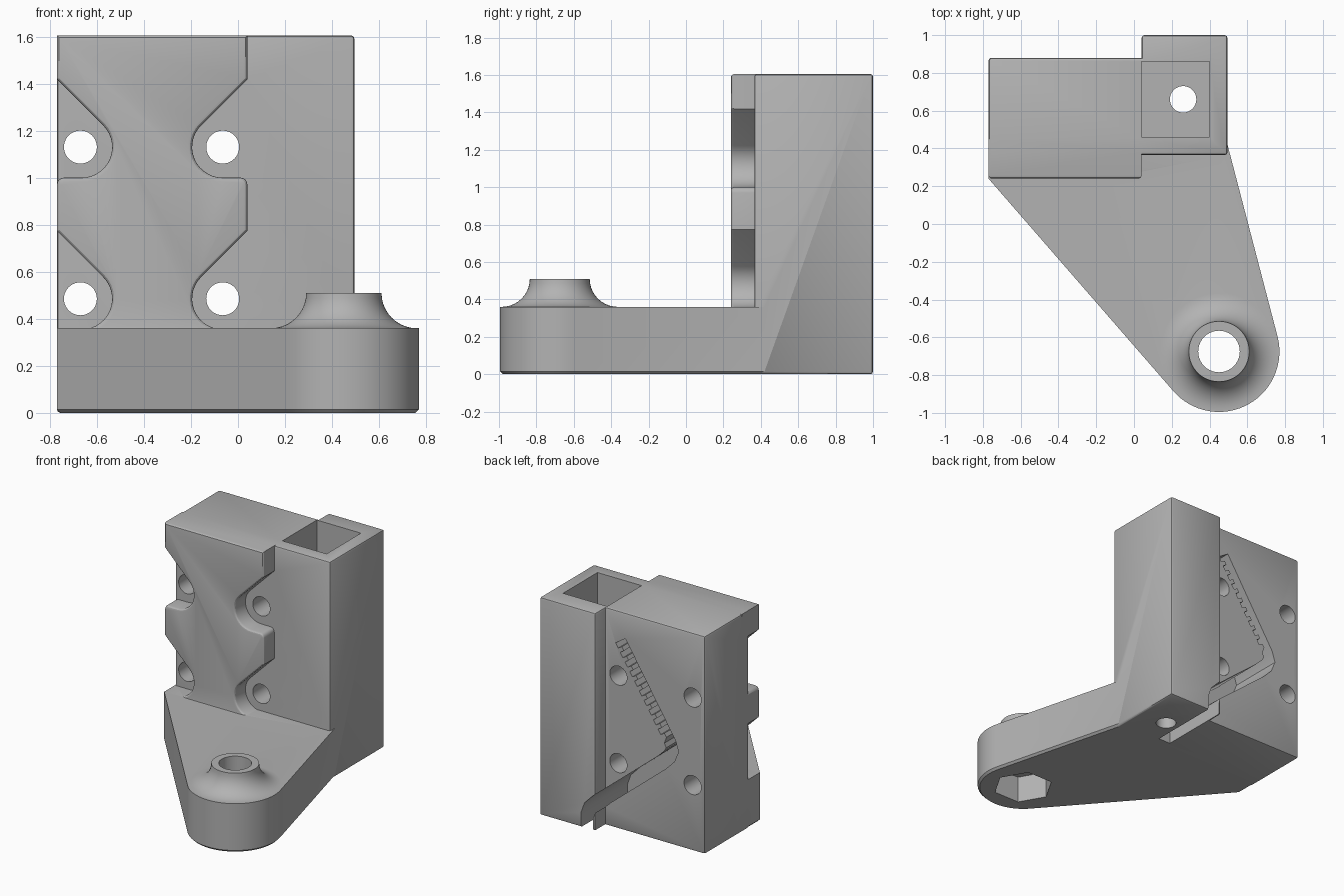
import bpy, bmesh, math
from mathutils import Vector
from mathutils.geometry import convex_hull_2d

cube = bpy.data.objects.get("Cube")
if cube:
    bpy.data.objects.remove(cube, do_unlink=True)

grey = bpy.data.materials.new("Plain grey plastic")
grey.use_nodes = True
COLOUR = (0.45, 0.45, 0.45, 1)
grey.diffuse_color = COLOUR
grey.node_tree.nodes["Principled BSDF"].inputs["Base Color"].default_value = COLOUR


def finish(name, bm):
    bmesh.ops.recalc_face_normals(bm, faces=bm.faces)
    mesh = bpy.data.meshes.new(name)
    bm.to_mesh(mesh)
    bm.free()
    mesh.materials.append(grey)
    obj = bpy.data.objects.new(name, mesh)
    bpy.context.collection.objects.link(obj)
    return obj


def prism(name, outline, axis, lo, hi, bevel=0, rule=None, segments=1):
    """Extrude a 2D outline along z (x,y outline) or y (x,z outline)."""
    place = (lambda p, d: (p[0], p[1], d)) if axis == "z" else (lambda p, d: (p[0], d, p[1]))
    bm = bmesh.new()
    face = bm.faces.new([bm.verts.new(place(p, lo)) for p in outline])
    ext = bmesh.ops.extrude_face_region(bm, geom=[face])
    shift = (0, 0, hi - lo) if axis == "z" else (0, hi - lo, 0)
    bmesh.ops.translate(bm, vec=shift, verts=[v for v in ext["geom"] if isinstance(v, bmesh.types.BMVert)])
    bmesh.ops.recalc_face_normals(bm, faces=bm.faces)
    if bevel:
        edges = [e for e in bm.edges if rule(*[v.co for v in e.verts])]
        bmesh.ops.bevel(bm, geom=edges, offset=bevel, segments=segments, profile=0.5, affect="EDGES")
    return finish(name, bm)


def rect(x0, x1, y0, y1):
    return [(x0, y0), (x1, y0), (x1, y1), (x0, y1)]


def arc(cx, cy, r, a0, a1, n):
    angles = [math.radians(a0 + (a1 - a0) * i / n) for i in range(n + 1)]
    return [(cx + r * math.cos(a), cy + r * math.sin(a)) for a in angles]


def disc(cx, cy, r, n=40):
    return arc(cx, cy, r, 0, 360 - 360 / n, n - 1)


def combine(target, tool, operation):
    mod = target.modifiers.new(operation.lower(), "BOOLEAN")
    mod.operation, mod.solver, mod.object = operation, "EXACT", tool
    bpy.context.view_layer.objects.active = target
    with bpy.context.temp_override(object=target, active_object=target):
        bpy.ops.object.modifier_apply(modifier=mod.name)
    bpy.data.objects.remove(tool, do_unlink=True)


LEFT, STEP, RIGHT = -0.77, 0.04, 0.495
TOP, BASE_TOP = 1.605, 0.36
PIVOT = (0.45, -0.675)
MID = (LEFT + STEP) / 2

# Upright block with the square tower behind it
footprint = [(LEFT, 0.365), (RIGHT, 0.365), (RIGHT, 1), (STEP, 1), (STEP, 0.88), (LEFT, 0.88)]
bracket = prism("bracket", footprint, "z", 0, TOP, 0.015,
                lambda a, b: not (a.x == b.x and a.y == b.y and abs(a.x - STEP) < 1e-4 and a.y < 0.9), 2)

# Base arm tapering to the round pivot end
points = disc(*PIVOT, 0.32, 72) + [(LEFT, 0.24), (LEFT, 0.5), (RIGHT, 0.42)]
hull = [points[i] for i in convex_hull_2d([Vector(p) for p in points])]
arm = prism("arm", hull, "z", 0, BASE_TOP, 0.015, lambda a, b: max(a.z, b.z) < 0.01)

# Raised front plate, waisted around the bolt holes
side = [(STEP, TOP)]
for z in (1.13, 0.485):
    side += [(STEP, z + 0.289)] + arc(-0.065, z, 0.13, 135, 270, 14)
    if z > 1:
        side += arc(STEP - 0.03, z - 0.16, 0.03, 90, 0, 4)
side.append((side[-1][0], 0.3))
other = [(2 * MID - x, z) for x, z in reversed(side)]
plate = prism("front_plate", side + other, "y", 0.24, 0.45, 0.018,
              lambda a, b: max(a.y, b.y) < 0.25 and max(a.z, b.z) > 0.31, 3)

# Flared collar on the pivot
bm = bmesh.new()
curve = [(0, 0.3), (0.31, 0.3)] + arc(0.31, 0.51, 0.15, 270, 180, 10) + [(0, 0.51)]
verts = [bm.verts.new((r, 0, z)) for r, z in curve]
edges = [bm.edges.new(pair) for pair in zip(verts, verts[1:])]
bmesh.ops.spin(bm, geom=verts + edges, axis=(0, 0, 1), cent=(0, 0, 0), steps=64, angle=math.tau)
bmesh.ops.remove_doubles(bm, verts=bm.verts, dist=1e-4)
bmesh.ops.translate(bm, vec=(*PIVOT, 0), verts=bm.verts)
collar = finish("collar", bm)

for part in (arm, plate, collar):
    combine(bracket, part, "UNION")

# Toothed belt channel in the back, leaving through the underside
path = [(-0.08, 1.39), (-0.485, 0.755), (-0.505, 0.7), (-0.48, 0.645), (-0.42, 0.585),
        (0.03, 0.215), (0.085, 0.16), (0.107, 0.1), (0.107, -0.05)]
path = [Vector(p) for p in path]
outer, inner = [], []
for i, p in enumerate(path):
    d0 = (p - path[max(i - 1, 0)]).normalized()
    d1 = (path[min(i + 1, len(path) - 1)] - p).normalized()
    d = (d0 + d1).normalized()
    n = Vector((d.y, -d.x)) * 0.05
    outer.append(p + n)
    inner.append(p - n)
run = path[1] - path[0]
across = Vector((-run.y, run.x)).normalized()
teeth = []
for i in range(10):
    for t, w in ((0.0, 0.045), (0.55, 0.045), (0.56, 0.01), (0.99, 0.01)):
        teeth.append(path[0] + run * ((i + t) / 10.5) + across * w)
channel = prism("belt_channel", outer + list(reversed(inner[1:])) + list(reversed(teeth)), "y", 0.46, 1.1)

cutters = [channel,
           prism("tower_pocket", rect(STEP, 0.4, 0.46, 0.86), "z", 0.42, 2),
           prism("screw_hole", disc(0.26, 0.66, 0.07), "z", -1, 1),
           prism("pivot_hole", disc(*PIVOT, 0.11), "z", -1, 1),
           prism("nut_pocket", disc(*PIVOT, 0.21, 6), "z", -1, 0.2)]
for x in (-0.67, -0.065):
    for z in (1.13, 0.485):
        cutters.append(prism("bolt_hole", disc(x, z, 0.07), "y", -1, 2))
for cutter in cutters:
    combine(bracket, cutter, "DIFFERENCE")

# Smooth curved surfaces, keep hard edges
bpy.ops.object.select_all(action="DESELECT")
bracket.select_set(True)
bpy.context.view_layer.objects.active = bracket
bpy.ops.object.shade_smooth_by_angle(angle=math.radians(28))
